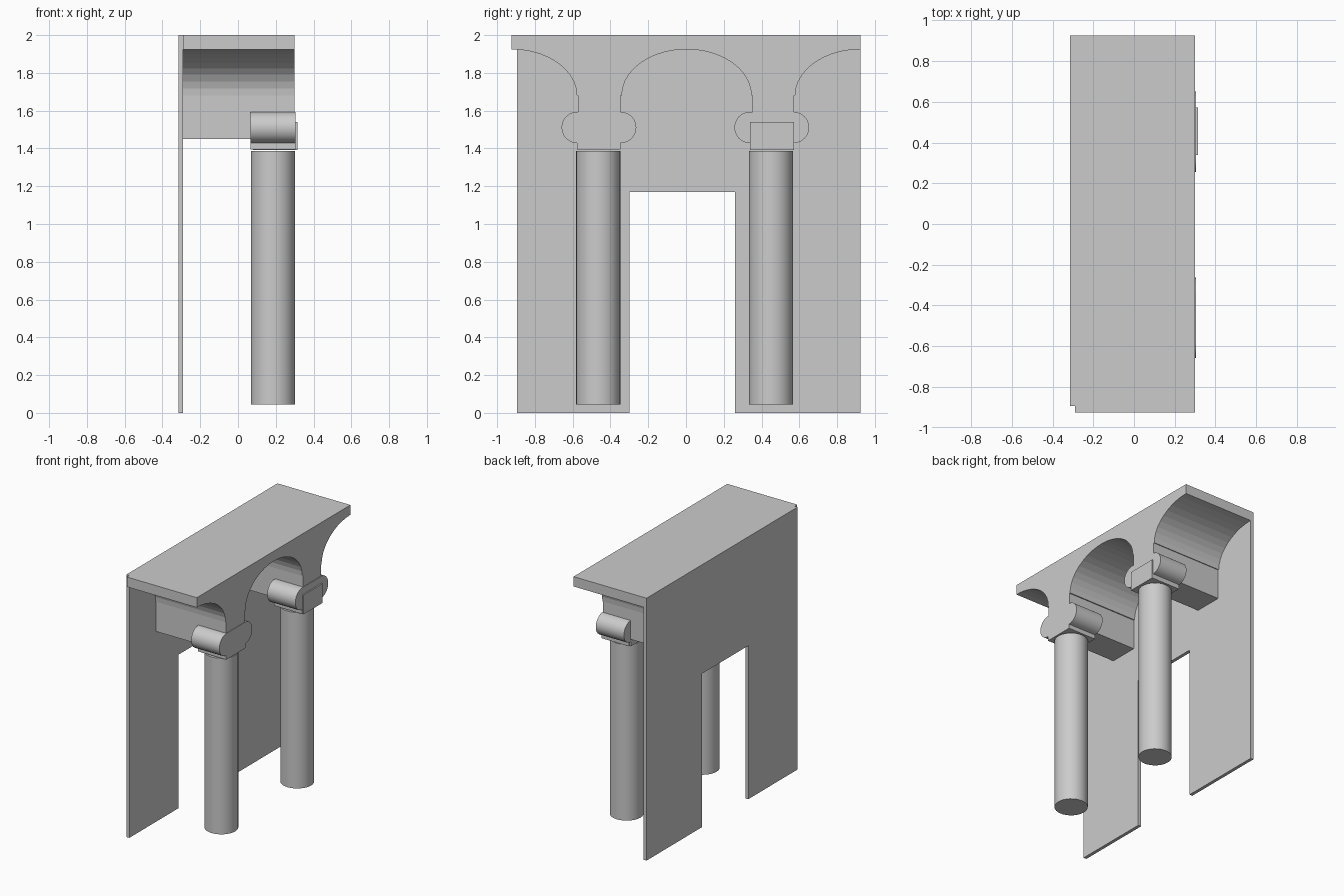
import bpy, bmesh, math

if "Cube" in bpy.data.objects:
    bpy.data.objects.remove(bpy.data.objects["Cube"])


def extrude_profile(name, pts, x0, x1, smooth=False):
    """Extrude a closed (y, z) outline along x."""
    bm = bmesh.new()
    face = bm.faces.new([bm.verts.new((x0, y, z)) for y, z in pts])
    out = bmesh.ops.extrude_face_region(bm, geom=[face])
    verts = [v for v in out["geom"] if isinstance(v, bmesh.types.BMVert)]
    bmesh.ops.translate(bm, verts=verts, vec=(x1 - x0, 0, 0))
    bmesh.ops.recalc_face_normals(bm, faces=bm.faces)
    mesh = bpy.data.meshes.new(name)
    bm.to_mesh(mesh)
    bm.free()
    obj = bpy.data.objects.new(name, mesh)
    bpy.context.collection.objects.link(obj)
    if smooth:
        smooth_by_angle(obj)
    return obj


def smooth_by_angle(obj):
    bpy.ops.object.select_all(action="DESELECT")
    obj.select_set(True)
    bpy.context.view_layer.objects.active = obj
    bpy.ops.object.shade_smooth_by_angle(angle=math.radians(30))


def arc(cy, cz, ry, rz, a0, a1, n):
    """Points on an ellipse from angle a0 to a1, in degrees."""
    angles = [math.radians(a0 + (a1 - a0) * i / n) for i in range(n + 1)]
    return [(cy + ry * math.cos(a), cz + rz * math.sin(a)) for a in angles]


# Back wall with doorway
extrude_profile("back_wall", [
    (-0.895, 0), (-0.30, 0), (-0.30, 1.17), (0.26, 1.17), (0.26, 0),
    (0.925, 0), (0.925, 2), (-0.895, 2)], -0.315, -0.29)

# Vaulted roof: half arch, pier, full arch, pier, half arch
SPRING, RISE, FOOT = 1.68, 0.245, 1.45
roof = [(-0.925, 2)]
roof += arc(-0.925, SPRING, 0.347, RISE, 90, 0, 10)
roof += [(-0.572, SPRING), (-0.572, FOOT), (-0.348, FOOT), (-0.348, SPRING)]
roof += arc(0.003, SPRING, 0.343, RISE, 180, 0, 20)
roof += [(0.352, SPRING), (0.352, FOOT), (0.572, FOOT), (0.572, SPRING)]
roof += arc(0.925, SPRING, 0.347, RISE, 180, 90, 10)
roof += [(0.925, 2)]
extrude_profile("vaulted_roof", roof, -0.29, 0.30)

# Columns and scroll capitals
for side, y in (("left", -0.465), ("right", 0.45)):
    bpy.ops.mesh.primitive_cylinder_add(
        vertices=32, radius=0.117, depth=1.342, location=(0.185, y, 0.715))
    column = bpy.context.object
    column.name = side + "_column"
    smooth_by_angle(column)

    c = y + 0.004
    h, r = 0.115, 0.083
    capital = [(c - h, 1.395), (c + h, 1.395)]
    capital += arc(c + h, 1.511, r, r, -90, 90, 12)
    capital += arc(c - h, 1.511, r, r, 90, 270, 12)
    extrude_profile(side + "_capital", capital, 0.067, 0.304, smooth=True)

# Plain block on the face of the right capital
extrude_profile("capital_block", [
    (0.34, 1.393), (0.572, 1.393), (0.572, 1.54), (0.34, 1.54)], 0.08, 0.314)
